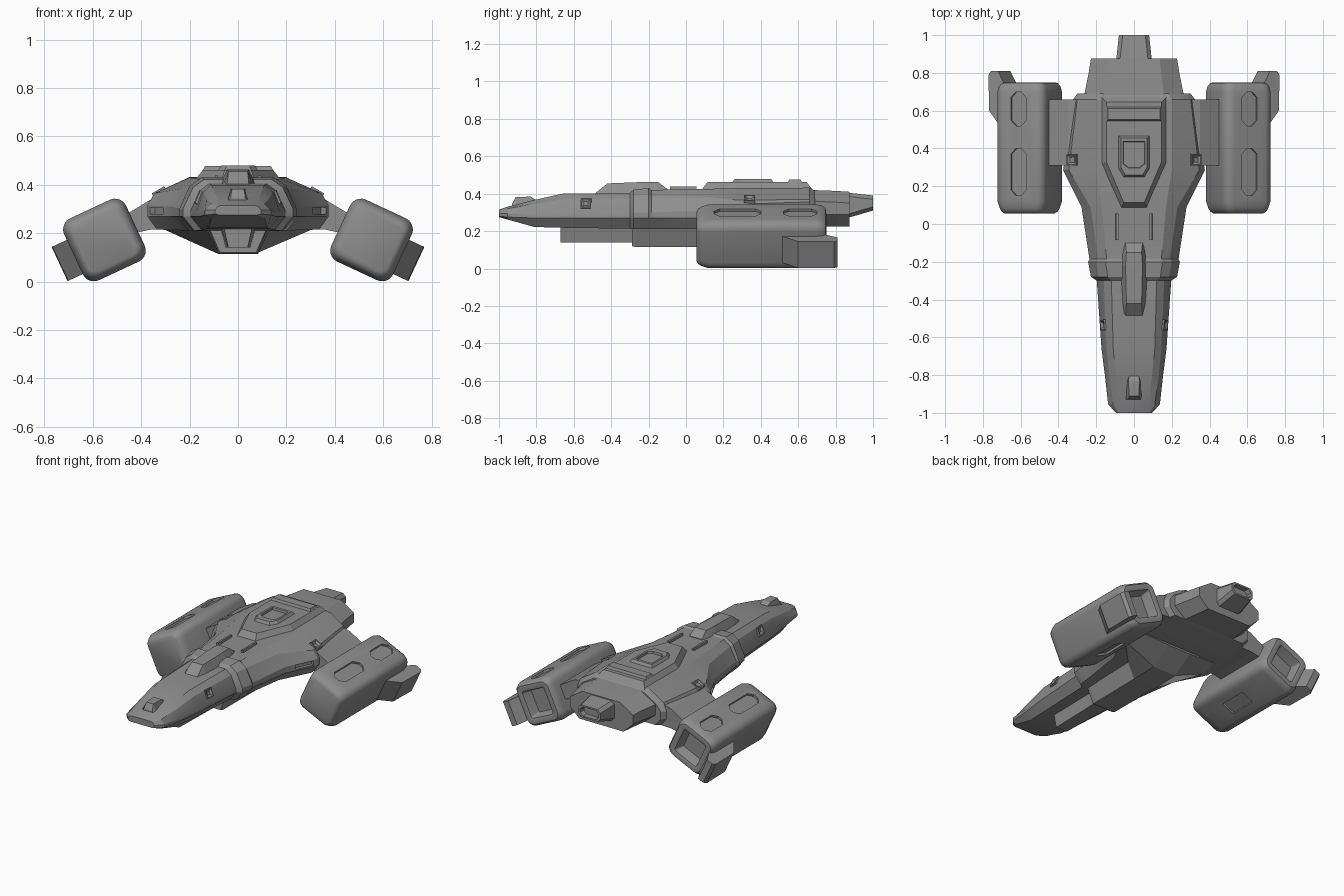
import bpy, bmesh, math
from mathutils import Vector

if "Cube" in bpy.data.objects:
    bpy.data.objects.remove(bpy.data.objects["Cube"])

# Dark grey paint shared by all parts
PAINT = bpy.data.materials.new("dark_grey")
PAINT.diffuse_color = (.27, .27, .27, 1)
PAINT.use_nodes = True
PAINT.node_tree.nodes["Principled BSDF"].inputs["Base Color"].default_value = PAINT.diffuse_color


def loft(name, rings, mirror=False, smooth=None):
    """Skin a list of equal-length point rings and cap both ends."""
    bm = bmesh.new()
    vs = [[bm.verts.new(p) for p in r] for r in rings]
    n = len(rings[0])
    for a, b in zip(vs, vs[1:]):
        for i in range(n):
            bm.faces.new((a[i], a[(i + 1) % n], b[(i + 1) % n], b[i]))
    bm.faces.new(vs[0])
    bm.faces.new(vs[-1])
    bmesh.ops.recalc_face_normals(bm, faces=bm.faces)
    me = bpy.data.meshes.new(name)
    bm.to_mesh(me)
    bm.free()
    me.materials.append(PAINT)
    ob = bpy.data.objects.new(name, me)
    bpy.context.collection.objects.link(ob)
    if smooth:
        bpy.ops.object.select_all(action='DESELECT')
        ob.select_set(True)
        bpy.context.view_layer.objects.active = ob
        bpy.ops.object.shade_smooth_by_angle(angle=math.radians(smooth))
    if mirror:
        add_mirror(ob)
    return ob


def add_mirror(ob):
    ob.modifiers.new("mirror", 'MIRROR')


def cut(ob, cutter):
    m = ob.modifiers.new("cut", 'BOOLEAN')
    m.operation, m.solver, m.object = 'DIFFERENCE', 'EXACT', cutter
    cutter.hide_render = True
    cutter.hide_set(True)


def sec(y, pts):
    """Symmetric cross-section from right-hand (x, z) points, top to bottom."""
    return [(x, y, z) for x, z in pts] + [(-x, y, z) for x, z in reversed(pts)]


def plate(name, outline, z0, z1, inset):
    """Raised panel from a right-hand (x, y) outline, narrowing towards the top."""
    pts = outline + [(-x, y) for x, y in reversed(outline)]
    cy = (max(p[1] for p in pts) + min(p[1] for p in pts)) / 2
    hx = max(p[0] for p in pts)
    hy = max(p[1] for p in pts) - cy
    kx, ky = 1 - inset / hx, 1 - inset / hy
    return loft(name, [[(x, y, z0) for x, y in pts],
                       [(x * kx, cy + (y - cy) * ky, z1) for x, y in pts]])


# Main hull: y, top width/height, shoulder, side width and two heights, bottom width/height
stations = [
    (-1.00, .07, .315, .085, .31, .095, .295, .28, .08, .275),
    (-.955, .08, .33, .11, .32, .137, .295, .275, .11, .262),
    (-.81, .095, .367, .13, .345, .153, .29, .27, .12, .222),
    (-.66, .11, .400, .145, .37, .172, .29, .27, .13, .218),
    (-.30, .12, .405, .16, .375, .197, .29, .27, .15, .213),
    (-.28, .14, .422, .185, .39, .228, .30, .27, .18, .21),
    (-.20, .15, .430, .20, .395, .243, .30, .27, .19, .21),
    (-.185, .145, .420, .19, .385, .236, .30, .27, .19, .212),
    (.09, .17, .425, .23, .385, .278, .31, .27, .23, .212),
    (.285, .20, .430, .345, .365, .375, .315, .27, .335, .215),
    (.66, .20, .432, .30, .37, .322, .32, .27, .28, .218),
    (.69, .18, .415, .27, .36, .30, .32, .27, .26, .225)]
hull = loft("hull", [sec(y, [(a, b), (c, d), (w, u), (w, l), (e, f)])
                     for y, a, b, c, d, w, u, l, e, f in stations], smooth=22)

# Shoulder recesses on the hull's forward-facing flanks
for s in (1, -1):
    c, t, n = Vector((s * .335, .207, .293)), Vector((s * .446, .895, 0)), Vector((s * .895, -.446, 0))
    ring = [t * a + Vector((0, 0, b)) for a, b in ((-.06, -.014), (.06, -.014), (.06, .014), (-.06, .014))]
    cut(hull, loft("flank_recess_cutter", [[c + r + n * k for r in ring] for k in (-.02, .05)]))

# Belly keel: slim forward part, broad middle, and fairings flaring out to the pylons
loft("front_keel", [sec(y, [(a, .23), (b, z)]) for y, a, b, z in
                    ((-.67, .06, .04, .14), (-.28, .075, .05, .14))])
loft("belly_keel", [sec(y, [(a, .24), (a, .213), (b, z)]) for y, a, b, z in
                    ((-.29, .115, .075, .12), (-.27, .12, .08, .115), (.10, .13, .083, .115),
                     (.28, .30, .083, .12), (.42, .27, .08, .205))])

# Rear engine block and recessed nozzle
loft("engine_block", [sec(y, [(w * .6, t), (w, t - .06), (w, .29), (w * .7, .225)])
                      for y, w, t in ((.66, .268, .42), (.80, .24, .415), (.875, .228, .41))])


def nozzle_ring(y, w, z0, z1):
    c = .02
    return sec(y, [(w - c, z1), (w, z1 - c), (w, z0 + c), (w - c, z0)])


loft("tail_nozzle", [nozzle_ring(*r) for r in
                     ((.85, .095, .27, .405), (.88, .093, .275, .404), (1.0, .08, .31, .39),
                      (1.0, .066, .32, .38), (.97, .06, .323, .377))])

# Cockpit canopy
loft("canopy", [sec(y, [(a, z), (b, .39)]) for y, a, b, z in
                ((-.485, .045, .055, .402), (-.42, .04, .065, .455), (-.22, .045, .08, .463),
                 (-.15, .04, .072, .463), (-.10, .045, .06, .425))])

# Dorsal armour plate, hatch and cross band
plate("dorsal_plate", [(.07, .075), (.185, .32), (.185, .685)], .41, .462, .04)
hatch = plate("dorsal_hatch", [(.06, .24), (.09, .29), (.09, .475)], .45, .479, .02)
cut(hatch, plate("hatch_recess_cutter", [(.03, .30), (.055, .32), (.055, .435)], .465, .50, -.006))
plate("dorsal_band", [(.155, .535), (.155, .63)], .44, .477, .018)

# Small roof rails and nose sensor
for s in (1, -1):
    loft("roof_rail", [[(s * x, y, z) for x, z in ((.08, .41), (.10, .41), (.095, .438), (.083, .438))]
                       for y in (-.085, .055)])
loft("nose_sensor", [sec(y, [(a, z), (b, .33)]) for y, a, b, z in
                     ((-.93, .03, .045, .345), (-.91, .025, .045, .383), (-.83, .03, .04, .384), (-.80, .025, .03, .365))])


# Flank thruster ports: square frames with a sunken centre
def port(c, n, size):
    q = Vector(n).to_track_quat('Z', 'Y')
    loops = ((1, -.02), (1, .006), (.8, .006), (.2, -.008))
    loft("thruster_port", [[Vector(c) + q @ Vector((a * k * size, b * k * size, h))
                            for a, b in ((-1, -1), (1, -1), (1, 1), (-1, 1))] for k, h in loops], mirror=True)


port((.328, .34, .374), (.5, 0, .86), .03)
port((.164, -.535, .348), (.92, -.07, .38), .028)

# Pylons joining hull and nacelles
loft("pylon", [[(x, y, z) for x, z in ((.25, .37), (.35, .345), (.45, .285), (.43, .20), (.36, .215), (.22, .22))]
               for y in (.31, .66)], mirror=True)

# Nacelle frame: u points outward, v points up, tilted 25 degrees
TILT = math.radians(25)
U = Vector((math.cos(TILT), 0, -math.sin(TILT)))
V = Vector((math.sin(TILT), 0, math.cos(TILT)))
CENTRE = Vector((.552, 0, .172))


def nac(u, y, v):
    return CENTRE + U * u + V * v + Vector((0, y, 0))


def round_square(y, h, r, n=5):
    pts = []
    for q in range(4):
        sx, sz = ((1, 1), (-1, 1), (-1, -1), (1, -1))[q]
        for i in range(n + 1):
            a = math.pi / 2 * (q + i / n)
            pts.append(nac(sx * (h - r) + r * math.cos(a), y, sz * (h - r) + r * math.sin(a)))
    return pts


# Engine nacelle with recessed exhaust
nacelle = loft("nacelle", [round_square(*r) for r in
                           ((.056, .106, .03), (.065, .122, .042), (.085, .132, .048), (.12, .141, .05),
                            (.70, .141, .05), (.73, .135, .05), (.747, .122, .045), (.75, .10, .03),
                            (.745, .086, .015), (.68, .07, .008))], smooth=35)


# Recessed panels on the top and underside of the nacelle
def slot(y0, y1, w, side, c):
    o = [(-w, y0 + c), (-w + c, y0), (w - c, y0), (w, y0 + c),
         (w, y1 - c), (w - c, y1), (-w + c, y1), (-w, y1 - c)]
    cut(nacelle, loft("slot_cutter", [[nac(u, y, side * v) for u, y in o] for v in (.127, .17)]))


slot(.15, .40, .045, 1, .03)
slot(.52, .70, .045, 1, .03)
slot(.28, .46, .045, -1, .004)
add_mirror(nacelle)

# Outboard fin on each nacelle
fin = ((.12, .50), (.14, .515), (.207, .60), (.21, .79), (.195, .81), (.155, .81), (.12, .745))
loft("nacelle_fin", [[nac(u, y, v) for u, y in fin] for v in (-.09, .066)], mirror=True)
